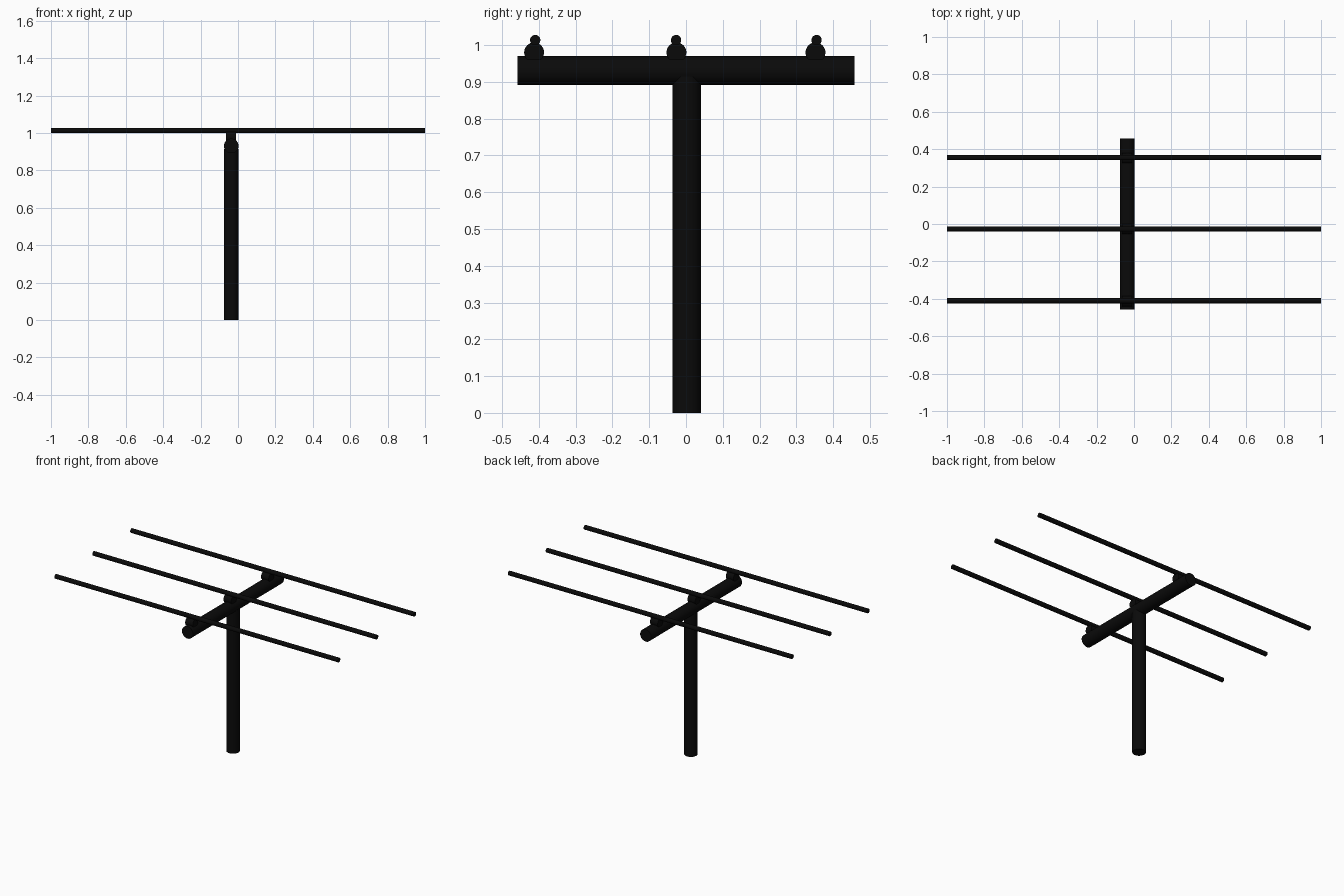
import bpy
from math import pi

if "Cube" in bpy.data.objects:
    bpy.data.objects.remove(bpy.data.objects["Cube"])

black = bpy.data.materials.new("black_paint")
black.diffuse_color = (0.003, 0.003, 0.003, 1)
black.use_nodes = True
black.node_tree.nodes["Principled BSDF"].inputs["Base Color"].default_value = black.diffuse_color

ROT = {"x": (0, pi / 2, 0), "y": (pi / 2, 0, 0), "z": (0, 0, 0)}


def rod(name, axis, centre, radius, length, sides=32):
    bpy.ops.mesh.primitive_cylinder_add(vertices=sides, radius=radius, depth=length,
                                        location=centre, rotation=ROT[axis])
    ob = bpy.context.object
    ob.name = name
    ob.data.materials.append(black)
    bpy.ops.object.shade_smooth_by_angle()
    return ob


X = -0.036  # pole stands slightly left of the wire midpoint

# Upright pole and crossarm
rod("pole", "z", (X, 0.002, 0.457), 0.039, 0.914)
rod("crossarm", "y", (X, 0, 0.931), 0.039, 0.916)

# Insulator drums with a wire resting on each: (drum y, wire y)
for i, (drum_y, wire_y) in enumerate([(-0.413, -0.410), (-0.026, -0.027), (0.352, 0.355)], 1):
    rod(f"insulator_{i}", "x", (-0.038, drum_y, 0.980), 0.027, 0.054)
    rod(f"wire_{i}", "x", (0, wire_y, 1.0135), 0.014, 2.0)
